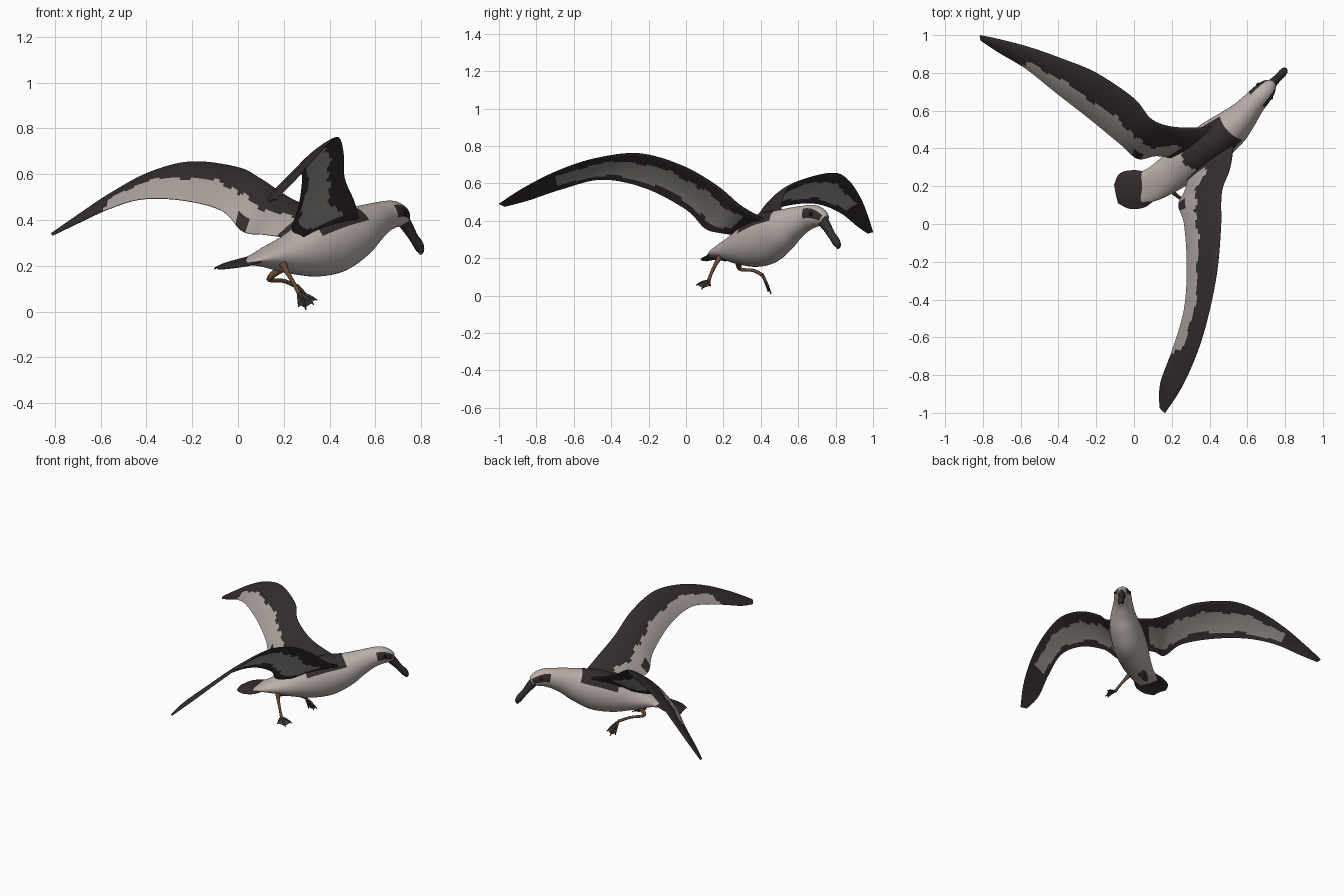
import bpy, bmesh, math
from mathutils import Vector as V

if "Cube" in bpy.data.objects:
    bpy.data.objects.remove(bpy.data.objects["Cube"])


def mat(name, r, g, b):
    m = bpy.data.materials.new(name)
    m.diffuse_color = (r, g, b, 1)
    m.use_nodes = True
    m.node_tree.nodes["Principled BSDF"].inputs["Base Color"].default_value = m.diffuse_color
    return m


WHITE = mat("white_plumage", 0.50, 0.435, 0.405)
PALE = mat("pale_wing_feathers", 0.41, 0.36, 0.335)
DARK = mat("dark_plumage", 0.034, 0.025, 0.026)
GREY = mat("underwing_grey", 0.29, 0.27, 0.25)
BILL = mat("bill_slate", 0.035, 0.027, 0.027)
LEG = mat("leg_brown", 0.13, 0.065, 0.035)
WEB = mat("foot_dark", 0.06, 0.048, 0.04)
EYE = mat("eye_black", 0.008, 0.007, 0.007)


def spline(st, n):
    """Smooth interpolation of station tuples -> list of (parameter, values)."""
    out = []
    for i in range(len(st) - 1):
        a, b, c, d = st[max(i - 1, 0)], st[i], st[i + 1], st[min(i + 2, len(st) - 1)]
        for k in range(n):
            t = k / n
            out.append((i + t, [0.5 * (2 * q + (r - p) * t + (2 * p - 5 * q + 4 * r - s) * t * t
                                       + (3 * q - p - 3 * r + s) * t ** 3)
                                for p, q, r, s in zip(a, b, c, d)]))
    out.append((len(st) - 1, list(st[-1])))
    return out


def loft(name, rings, mats, rule=lambda i, j: 0):
    """Skin closed rings, cap the ends, colour faces by ring/segment rule."""
    bm = bmesh.new()
    vs = [[bm.verts.new(p) for p in r] for r in rings]
    n = len(rings[0])
    for i in range(len(vs) - 1):
        for j in range(n):
            f = bm.faces.new((vs[i][j], vs[i][(j + 1) % n], vs[i + 1][(j + 1) % n], vs[i + 1][j]))
            f.material_index = rule(i, j)
    bm.faces.new(vs[0]).material_index = rule(0, 0)
    bm.faces.new(vs[-1]).material_index = rule(len(vs) - 2, 0)
    bmesh.ops.recalc_face_normals(bm, faces=bm.faces)
    return finish(name, bm, mats)


def finish(name, bm, mats):
    me = bpy.data.meshes.new(name)
    bm.to_mesh(me)
    bm.free()
    for m in mats:
        me.materials.append(m)
    ob = bpy.data.objects.new(name, me)
    bpy.context.collection.objects.link(ob)
    bpy.ops.object.select_all(action='DESELECT')
    ob.select_set(True)
    bpy.context.view_layer.objects.active = ob
    bpy.ops.object.shade_smooth_by_angle(angle=math.radians(50))
    return ob


def tube(name, st, mats, n=6, seg=16, rule=lambda s, a: 0):
    """Elliptical tube through stations (x, y, z, half width, half height)."""
    pts = spline(st, n)
    cs = [V(p[1][:3]) for p in pts]
    rings = []
    for i, (s, p) in enumerate(pts):
        d = (cs[min(i + 1, len(cs) - 1)] - cs[max(i - 1, 0)]).normalized()
        side = d.cross(V((0, 0, 1))).normalized()
        up = side.cross(d)
        rings.append([cs[i] + side * p[3] * math.cos(a) + up * p[4] * math.sin(a)
                      for a in (2 * math.pi * k / seg for k in range(seg))])
    return loft(name, rings, mats,
                lambda i, j: rule(pts[i][0] + 0.5 / n, 2 * math.pi * (j + 0.5) / seg))


def blade(name, st, mats, thick, camber, rule, n=8, k=18):
    """Feathered surface from stations (leading xyz, trailing xyz)."""
    pts = spline(st, n)
    last = len(st) - 1
    mids = [(V(p[:3]) + V(p[3:])) / 2 for _, p in pts]
    ts = [(q / k) ** 1.3 for q in range(k + 1)]
    rings = []
    for i, (s, p) in enumerate(pts):
        le, te = V(p[:3]), V(p[3:])
        span = mids[min(i + 1, len(mids) - 1)] - mids[max(i - 1, 0)]
        nrm = span.cross(te - le).normalized()
        if nrm.z < 0:
            nrm.negate()
        h = thick * (1 - 0.85 * s / last)
        c = (te - le).length * camber

        def at(t, sgn):
            return (le.lerp(te, t) + nrm * (c * 4 * t * (1 - t)
                    + sgn * (1.3 * h * math.sqrt(t) * (1 - t) + 0.0012)))
        rings.append([at(t, 1) for t in ts] + [at(t, -1) for t in reversed(ts)])

    def face_rule(i, j):
        top = j <= k
        q = j if j < k else 2 * k - j
        t = ts[max(0, min(q, k))]
        return rule(pts[i][0] + 0.5 / n, t, top)
    return loft(name, rings, mats, face_rule)


# Body, neck and head: white with dark back saddle and eye streak
def body_rule(s, a):
    if 3.6 + 0.5 * abs(math.cos(a)) < s < 6.3 and math.sin(a) > 0.45:
        return 1
    if 8.5 < s < 10.6 and abs(math.cos(a)) > 0.75 and -0.1 < math.sin(a) < 0.65:
        return 1
    return 0


tube("body", [(0.02, 0.18, 0.212, 0.07, 0.012), (0.07, 0.198, 0.225, 0.085, 0.025),
              (0.13, 0.225, 0.237, 0.09, 0.048), (0.22, 0.285, 0.25, 0.10, 0.085),
              (0.32, 0.36, 0.275, 0.112, 0.125), (0.42, 0.435, 0.308, 0.112, 0.14),
              (0.51, 0.505, 0.345, 0.10, 0.118), (0.575, 0.57, 0.383, 0.08, 0.09),
              (0.63, 0.635, 0.412, 0.064, 0.07), (0.675, 0.685, 0.424, 0.057, 0.06),
              (0.71, 0.722, 0.415, 0.046, 0.047), (0.73, 0.742, 0.40, 0.026, 0.03)],
     [WHITE, DARK], n=8, seg=40, rule=body_rule)

# Hooked bill with pale nail
tube("bill", [(0.712, 0.722, 0.412, 0.028, 0.034), (0.738, 0.75, 0.372, 0.024, 0.028),
              (0.764, 0.776, 0.328, 0.02, 0.022), (0.787, 0.80, 0.292, 0.021, 0.023),
              (0.797, 0.812, 0.265, 0.016, 0.017), (0.795, 0.812, 0.249, 0.004, 0.005)],
     [BILL, PALE], rule=lambda s, a: 1 if s > 4.5 else 0)

# Eyes on both sides of the head
for label, sx, sy in (("left", -1, 1), ("right", 1, -1)):
    bm = bmesh.new()
    bmesh.ops.create_uvsphere(bm, u_segments=16, v_segments=10, radius=0.011)
    bmesh.ops.translate(bm, verts=bm.verts, vec=(0.692 + sx * 0.034, 0.703 + sy * 0.034, 0.436))
    finish("eye_" + label, bm, [EYE])


# Wings: dark leading half and tip, pale trailing half, grey underwing band
def wing_rule(s, t, top):
    w = 0.035 * math.sin(s * 5) + 0.02 * math.sin(s * 13)
    if top:
        if s < 0.6 or s > 5.9 + 0.5 * (t - 0.5) or t < 0.5 + w:
            return 0
        if (1.9 < s < 2.35 and t > 0.78) or t > 0.97:
            return 0
        return 1
    lo, hi = 0.27 + w, 0.8 + w
    return 2 if 0.7 < s < 6.1 and lo < t < hi else 0


WINGS = {
    "left_wing": [(0.48, 0.52, 0.40, 0.24, 0.34, 0.32), (0.25, 0.51, 0.485, 0.12, 0.36, 0.335),
                  (0.10, 0.55, 0.58, 0.02, 0.345, 0.35), (0.0, 0.665, 0.63, -0.07, 0.42, 0.44),
                  (-0.2, 0.80, 0.655, -0.24, 0.56, 0.485), (-0.38, 0.875, 0.61, -0.42, 0.70, 0.49),
                  (-0.55, 0.935, 0.52, -0.57, 0.82, 0.445), (-0.7, 0.975, 0.42, -0.72, 0.91, 0.375),
                  (-0.815, 1.0, 0.34, -0.81, 0.97, 0.332)],
    "right_wing": [(0.53, 0.45, 0.39, 0.30, 0.30, 0.32), (0.51, 0.30, 0.475, 0.27, 0.18, 0.335),
                   (0.465, 0.17, 0.585, 0.235, 0.10, 0.36), (0.46, -0.02, 0.695, 0.265, 0.0, 0.46),
                   (0.44, -0.25, 0.76, 0.28, -0.22, 0.575), (0.395, -0.48, 0.735, 0.265, -0.45, 0.62),
                   (0.335, -0.68, 0.67, 0.205, -0.66, 0.57), (0.255, -0.86, 0.58, 0.14, -0.84, 0.51),
                   (0.165, -1.0, 0.49, 0.135, -0.97, 0.475)],
}
for name, st in WINGS.items():
    blade(name, st, [DARK, PALE, GREY], 0.03, 0.06, wing_rule)

# Fanned dark tail
blade("tail", [(0.09, 0.27, 0.243, 0.12, 0.14, 0.225), (0.0, 0.285, 0.218, 0.06, 0.09, 0.203),
               (-0.075, 0.268, 0.196, -0.02, 0.08, 0.19), (-0.105, 0.21, 0.184, -0.085, 0.11, 0.184)],
      [DARK], 0.016, 0.08, lambda s, t, top: 0, k=10)

# Legs, toes and webs
LEGS = {
    "right": ([(0.19, 0.19, 0.22, 0.02, 0.02), (0.21, 0.165, 0.18, 0.012, 0.012),
               (0.24, 0.14, 0.13, 0.009, 0.009), (0.268, 0.12, 0.078, 0.01, 0.01)],
              [(0.345, 0.13, 0.05), (0.325, 0.085, 0.035), (0.28, 0.055, 0.055)]),
    "left": ([(0.19, 0.28, 0.19, 0.02, 0.02), (0.135, 0.29, 0.142, 0.011, 0.011),
              (0.20, 0.36, 0.134, 0.009, 0.009), (0.262, 0.41, 0.108, 0.01, 0.01)],
             [(0.265, 0.44, 0.02), (0.297, 0.455, 0.008), (0.33, 0.445, 0.03)]),
}
for side, (st, toes) in LEGS.items():
    tube(side + "_leg", st, [LEG], seg=10)
    heel = V(st[-1][:3])
    for i, t in enumerate(toes):
        mid = heel.lerp(V(t), 0.55) + V((0, 0, 0.006))
        tube(f"{side}_toe_{i + 1}", [(*heel, 0.008, 0.008), (*mid, 0.006, 0.006), (*t, 0.003, 0.003)],
             [WEB], n=3, seg=8)
    bm = bmesh.new()
    vs = [bm.verts.new(heel)] + [bm.verts.new(heel.lerp(V(t), 0.9)) for t in toes]
    faces = [bm.faces.new((vs[0], vs[1], vs[2])), bm.faces.new((vs[0], vs[2], vs[3]))]
    bmesh.ops.solidify(bm, geom=faces, thickness=0.004)
    finish(side + "_foot_web", bm, [WEB])
